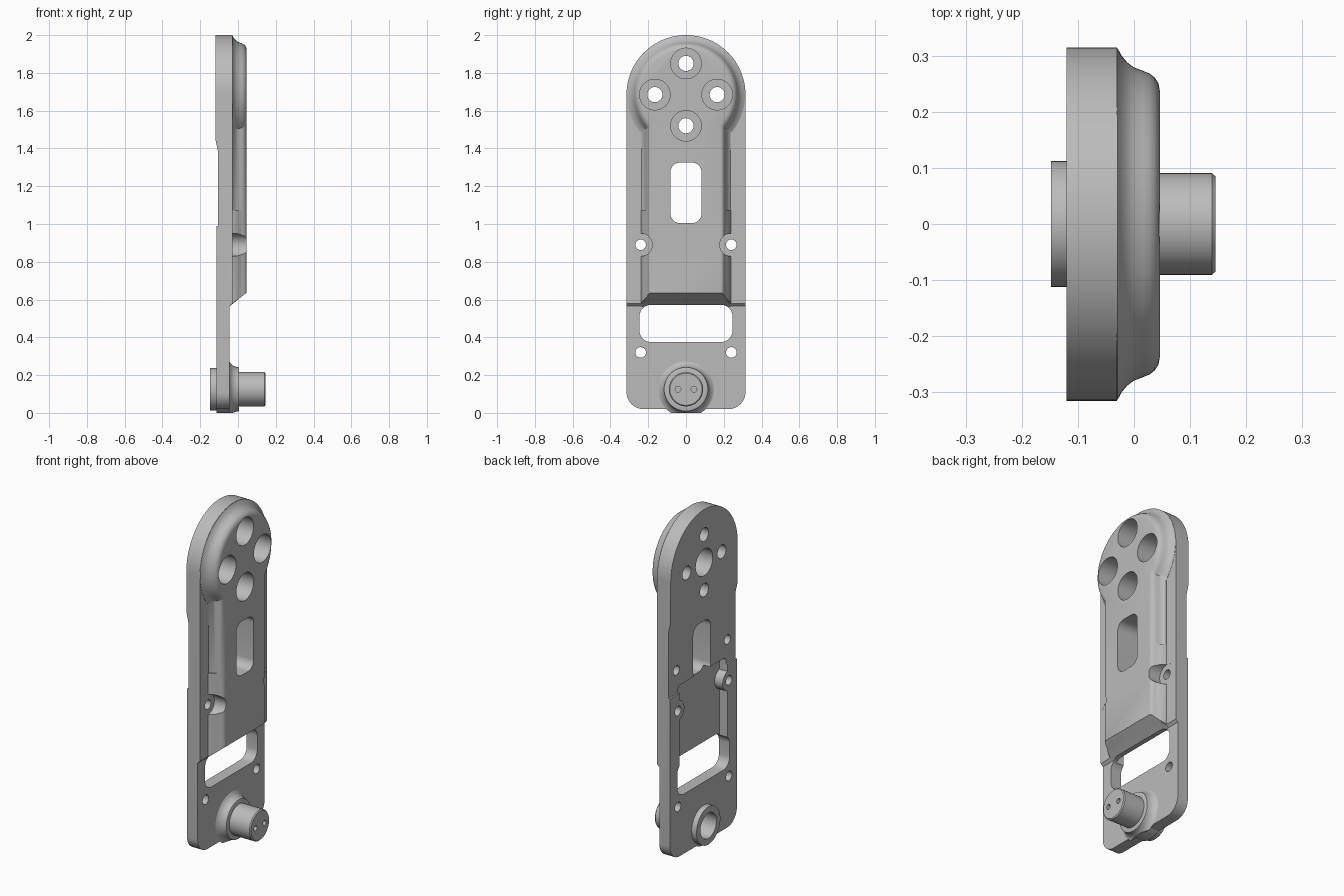
import bpy, bmesh
from math import sin, cos, pi, asin, sqrt

cube = bpy.data.objects.get("Cube")
if cube:
    bpy.data.objects.remove(cube)

grey = bpy.data.materials.new("machined grey")
grey.use_nodes = True
grey.diffuse_color = (0.5, 0.5, 0.5, 1)
grey.node_tree.nodes["Principled BSDF"].inputs["Base Color"].default_value = (0.5, 0.5, 0.5, 1)


def loft(name, rings):
    """Closed solid through equal-length rings of points."""
    bm = bmesh.new()
    loops = [[bm.verts.new(p) for p in ring] for ring in rings]
    for a, b in zip(loops, loops[1:]):
        for i in range(len(a)):
            j = (i + 1) % len(a)
            bm.faces.new((a[i], a[j], b[j], b[i]))
    bm.faces.new(loops[0])
    bm.faces.new(loops[-1])
    bmesh.ops.recalc_face_normals(bm, faces=bm.faces)
    mesh = bpy.data.meshes.new(name)
    bm.to_mesh(mesh)
    bm.free()
    ob = bpy.data.objects.new(name, mesh)
    mesh.materials.append(grey)
    bpy.context.collection.objects.link(ob)
    return ob


def prism(name, outline, x0, x1):
    return loft(name, [[(x, y, z) for y, z in outline] for x in (x0, x1)])


def lathe(name, y, z, profile, n=64):
    return loft(name, [[(x, y + r * cos(2 * pi * i / n), z + r * sin(2 * pi * i / n))
                        for i in range(n)] for x, r in profile])


def hole(y, z, r, x0=-0.3, x1=0.3):
    return lathe("hole", y, z, [(x0, r), (x1, r)], 48)


def rounded(w, z0, z1, r, n=8):
    """Rounded rectangle outline, half width w."""
    pts = []
    for k, (cy, cz) in enumerate([(w - r, z1 - r), (r - w, z1 - r), (r - w, z0 + r), (w - r, z0 + r)]):
        for i in range(n + 1):
            a = (k + i / n) * pi / 2
            pts.append((cy + r * cos(a), cz + r * sin(a)))
    return pts


def combine(target, tool, operation):
    mod = target.modifiers.new("cut", 'BOOLEAN')
    mod.operation = operation
    mod.solver = 'EXACT'
    mod.object = tool
    bpy.context.view_layer.objects.active = target
    bpy.ops.object.modifier_apply(modifier=mod.name)
    bpy.data.objects.remove(tool)


HEAD_Z, HALF = 1.685, 0.315

# Stepped side profile of the plate, trimmed to a round-topped outline
side = [(-0.12, 2.1), (-0.12, 1.45), (-0.105, 1.38), (-0.105, 0.99), (-0.115, 0.99),
        (-0.115, -0.1), (-0.045, -0.1), (-0.045, 0.565), (-0.03, 0.58), (-0.03, 2.1)]
plate = loft("arm_plate", [[(x, y, z) for x, z in side] for y in (-0.5, 0.5)])
outline = [(HALF * cos(pi * i / 64), HEAD_Z + HALF * sin(pi * i / 64)) for i in range(65)]
outline += rounded(HALF, 0.02, 0.5, 0.09)[18:]
combine(plate, prism("outline", outline, -0.4, 0.4), 'INTERSECT')

# Back pocket, leaving round pads around the middle screw holes
pocket = prism("pocket", rounded(0.225, 0.5, 1.03, 0.02), -0.3, -0.062)
for s in (-1, 1):
    combine(pocket, hole(s * 0.24, 0.89, 0.06), 'DIFFERENCE')
combine(plate, pocket, 'DIFFERENCE')


# Raised spine with a round head, flared into the plate
def spine_ring(x, head, half, bottom, n=64):
    a = -asin(sqrt(1 - (half / head) ** 2))
    pts = [(x, head * cos(a + (pi - 2 * a) * i / n), HEAD_Z + head * sin(a + (pi - 2 * a) * i / n))
           for i in range(n + 1)]
    return pts + [(x, -half, bottom), (x, half, bottom)]


flare = [(-0.05, 0.313, 0.236), (-0.029, 0.313, 0.236), (-0.022, 0.3, 0.227), (-0.012, 0.288, 0.219),
         (0.0, 0.279, 0.213), (0.016, 0.273, 0.208), (0.028, 0.268, 0.204),
         (0.037, 0.261, 0.198), (0.043, 0.252, 0.192), (0.046, 0.24, 0.184)]
spine = loft("spine", [spine_ring(x, h, w, 0.6 + 0.8 * x) for x, h, w in flare])
combine(plate, spine, 'UNION')

# Slightly wider lower part of the spine with sloped sides
lower = loft("spine_lower", [[(x, -w, z), (x, w, z), (x, w, 1.075), (x, -w, 1.075)]
                             for x, w, z in [(-0.05, 0.238, 0.582), (-0.029, 0.238, 0.582),
                                             (0.0, 0.222, 0.6), (0.0455, 0.187, 0.636)]])
combine(plate, lower, 'UNION')

# Pivot boss with its fillet, trimmed flat underneath
boss = lathe("pivot_boss", 0, 0.125, [
    (-0.148, 0.112), (-0.114, 0.112), (-0.113, 0.125), (-0.046, 0.125), (-0.0455, 0.148),
    (-0.038, 0.135), (-0.025, 0.124), (-0.008, 0.118), (0.004, 0.116), (0.006, 0.112),
    (0.006, 0.0905), (0.139, 0.0905), (0.145, 0.085)])
combine(boss, prism("trim", [(-1, -1), (1, -1), (1, 0), (-1, 0)], -1, 1), 'DIFFERENCE')
combine(plate, boss, 'UNION')

# Openings
cutters = [prism("slot", rounded(0.082, 1.005, 1.325, 0.05), -0.3, 0.3),
           prism("window", rounded(0.246, 0.375, 0.572, 0.06), -0.3, 0.3)]
# Counterbored head holes and the blind centre bore at the back
for y, z in [(0, 1.85), (0, 1.52), (0.165, HEAD_Z), (-0.165, HEAD_Z)]:
    cutters += [hole(y, z, 0.04), hole(y, z, 0.081, -0.07)]
cutters.append(hole(0, HEAD_Z, 0.08, -0.3, -0.01))
# Screw holes, spot faces and pin holes on both sides
for s in (-1, 1):
    cutters += [hole(s * 0.24, 0.32, 0.028), hole(s * 0.24, 0.89, 0.028),
                hole(s * 0.24, 0.89, 0.061, -0.0305),
                hole(s * 0.24, 1.13, 0.028, -0.3, -0.05),
                hole(s * 0.042, 0.125, 0.015, 0.115)]
# Hollow in the back of the boss
cutters.append(hole(0, 0.125, 0.075, -0.3, 0.05))
for c in cutters:
    combine(plate, c, 'DIFFERENCE')

bpy.ops.object.select_all(action='DESELECT')
plate.select_set(True)
bpy.context.view_layer.objects.active = plate
bpy.ops.object.shade_smooth_by_angle(angle=0.52)
